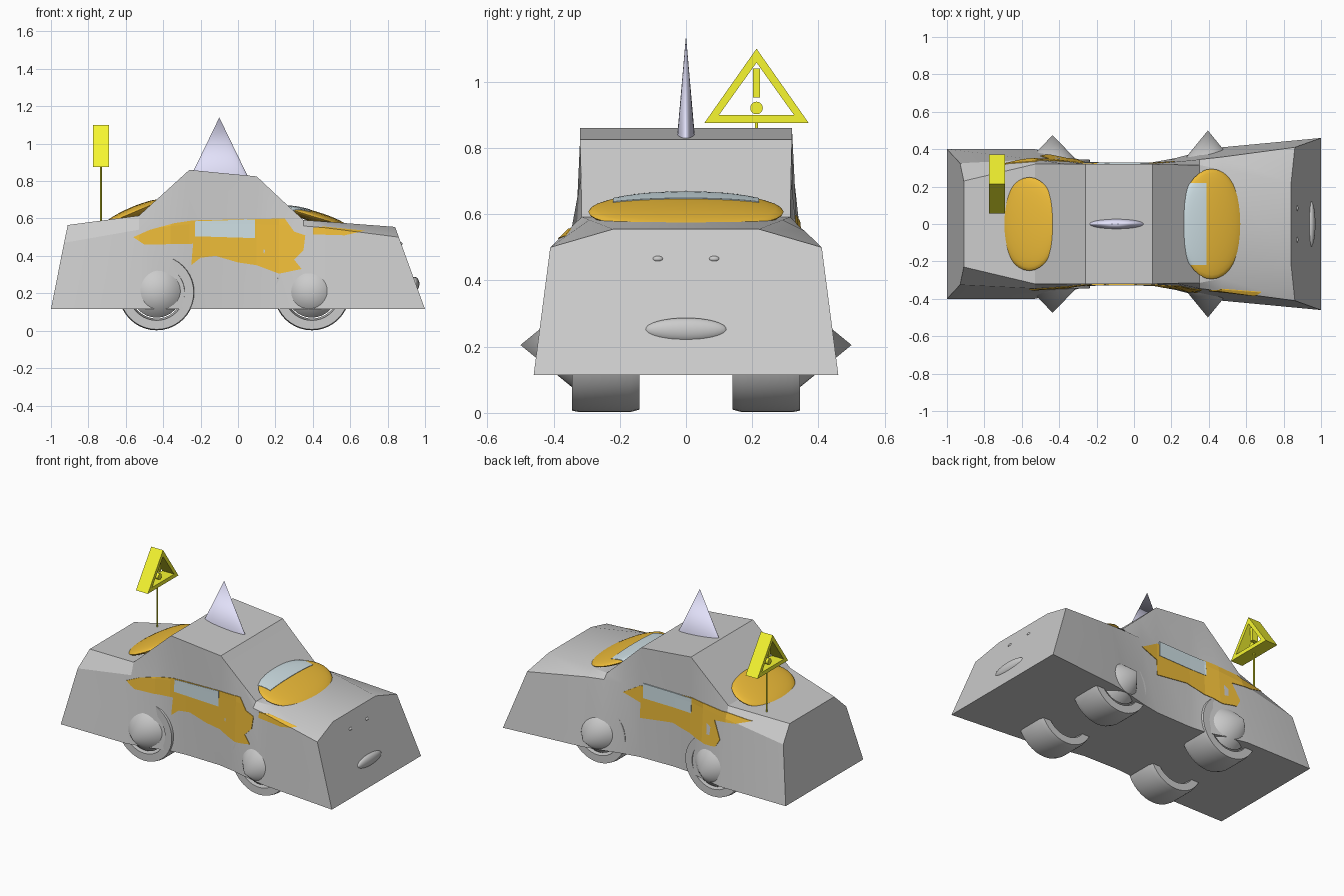
import bpy, bmesh
from math import radians, pi
from mathutils import Matrix, Vector

if "Cube" in bpy.data.objects:
    bpy.data.objects.remove(bpy.data.objects["Cube"])


def paint(name, rgb):
    m = bpy.data.materials.new(name)
    m.diffuse_color = (*rgb, 1)
    m.use_nodes = True
    m.node_tree.nodes["Principled BSDF"].inputs["Base Color"].default_value = m.diffuse_color
    return m


ORANGE = paint("orange", (0.85, 0.50, 0.04))
BLUE = paint("pale_blue", (0.62, 0.74, 0.78))
YELLOW = paint("yellow", (0.93, 0.93, 0.03))
LAVENDER = paint("lavender", (0.76, 0.75, 0.95))


def finish(name, bm, mat=None, smooth=None):
    bmesh.ops.recalc_face_normals(bm, faces=bm.faces)
    me = bpy.data.meshes.new(name)
    bm.to_mesh(me)
    bm.free()
    ob = bpy.data.objects.new(name, me)
    bpy.context.collection.objects.link(ob)
    if mat:
        me.materials.append(mat)
    if smooth:
        bpy.ops.object.select_all(action='DESELECT')
        ob.select_set(True)
        bpy.context.view_layer.objects.active = ob
        bpy.ops.object.shade_smooth_by_angle(angle=radians(smooth))
    return ob


def loft(bm, rings, closed=False):
    vs = [[bm.verts.new(p) for p in r] for r in rings]
    n = len(vs[0])
    pairs = list(zip(vs, vs[1:] + vs[:1])) if closed else list(zip(vs, vs[1:]))
    for a, b in pairs:
        for i in range(n):
            j = (i + 1) % n
            bm.faces.new((a[i], a[j], b[j], b[i]))
    if not closed:
        bm.faces.new(vs[0])
        bm.faces.new(vs[-1])


def intersect(ob, cutter):
    mod = ob.modifiers.new("cut", 'BOOLEAN')
    mod.operation, mod.solver, mod.object = 'INTERSECT', 'EXACT', cutter
    bpy.context.view_layer.objects.active = ob
    bpy.ops.object.modifier_apply(modifier="cut")
    bpy.data.objects.remove(cutter)


def ellipsoid(name, loc, radii, tilt=0, mat=None):
    bm = bmesh.new()
    bmesh.ops.create_uvsphere(bm, u_segments=32, v_segments=16, radius=1)
    bm.transform(Matrix.Translation(loc) @ Matrix.Rotation(radians(tilt), 4, 'Y')
                 @ Matrix.Diagonal((*radii, 1)))
    return finish(name, bm, mat, 40)


def box(name, lo, hi, mat=None):
    bm = bmesh.new()
    bmesh.ops.create_cube(bm, size=1)
    lo, hi = Vector(lo), Vector(hi)
    bm.transform(Matrix.Translation((lo + hi) / 2) @ Matrix.Diagonal((*(hi - lo), 1)))
    return finish(name, bm, mat)


# Body stations: bottom (x, y), shoulder (x, y, z), top (x, y, z)
BASE = 0.115
STATIONS = [
    ((-1.0, .40), (-.93, .325, .47), (-.91, .23, .565)),
    ((-.53, .40), (-.53, .345, .54), (-.53, .32, .615)),
    ((-.36, .365), (-.36, .335, .56), (-.36, .32, .769)),
    ((-.26, .335), (-.26, .323, .57), (-.26, .32, .86)),
    ((-.15, .325), (-.15, .321, .57), (-.15, .32, .849)),
    ((.10, .33), (.10, .323, .57), (.10, .32, .825)),
    ((.22, .352), (.22, .332, .565), (.22, .317, .712)),
    ((.35, .385), (.35, .345, .56), (.35, .315, .592)),
    ((.47, .41), (.47, .358, .55), (.47, .292, .583)),
    ((1.0, .46), (.86, .41, .50), (.84, .22, .555)),
]


def make_body(name, puff=1.0, mat=None, smooth=None):
    bm = bmesh.new()
    rings = []
    for (bx, by), s, t in STATIONS:
        half = [(bx, by, BASE), s, t]
        ring = half + [(x, -y, z) for x, y, z in reversed(half)]
        rings.append([(x, y * puff, z) for x, y, z in ring])
    loft(bm, rings)
    return finish(name, bm, mat, smooth)


make_body("car_body", smooth=20)


# Side windows: outlines projected on a slightly wider copy of the body
def decal(name, outline, side, puff, mat):
    ob = make_body(name, puff, mat)
    bm = bmesh.new()
    loft(bm, [[(x, side * y, z) for x, z in outline] for y in (.25, .6)])
    intersect(ob, finish("cutter", bm))


decal("side_window_front", [(-.56, .50), (-.47, .54), (-.34, .575), (-.24, .59), (.25, .60),
      (.30, .53), (.36, .51), (.35, .43), (.30, .38), (.34, .33), (.22, .305), (.10, .35), (0, .365),
      (-.12, .40), (-.20, .39), (-.25, .35), (-.24, .465), (-.50, .46)], -1, 1.012, ORANGE)
decal("side_lens_front", [(.40, .55), (.46, .557), (.68, .535), (.57, .51), (.40, .515)],
      -1, 1.012, ORANGE)
decal("side_window_back", [(.22, .51), (.10, .58), (-.27, .60), (-.50, .58), (-.70, .56),
      (-.60, .525), (-.45, .51), (-.50, .40), (-.47, .35), (-.38, .34), (-.13, .40), (.10, .37),
      (.10, .47)], 1, 1.012, ORANGE)
decal("side_glass_front", [(-.23, .505), (-.23, .585), (.09, .595), (.09, .495)], -1, 1.02, BLUE)
decal("side_glass_back", [(-.27, .50), (-.27, .595), (.08, .60), (.08, .505)], 1, 1.02, BLUE)

# Windscreens: flattened domes over the creases
ellipsoid("rear_screen", (-.56, 0, .632), (.165, .25, .03), -23, ORANGE)
ellipsoid("front_screen", (.415, 0, .607), (.18, .295, .03), 17, ORANGE)
glass = ellipsoid("front_screen_glass", (.415, 0, .609), (.181, .296, .031), 17, BLUE)
intersect(glass, box("cutter", (.2, -.22, .5), (.387, .22, .8)))

# Wheels with pointed hubs
for x, tip, end in ((-.435, .475, "rear"), (.395, .50, "front")):
    for s, side in ((-1, "right"), (1, "left")):
        ring = [(.15, .14), (.195, .14), (.203, .17), (.203, .32), (.198, .345), (.15, .345),
                (.14, .25)]
        bm = bmesh.new()
        rings = []
        for i in range(40):
            rot = Matrix.Rotation(2 * pi * i / 40, 4, 'Y')
            rings.append([rot @ Vector((0, s * y, r)) + Vector((x, 0, .205)) for r, y in ring])
        loft(bm, rings, closed=True)
        finish(f"{end}_{side}_tyre", bm, None, 30)
        bm = bmesh.new()
        depth = tip - .335
        bmesh.ops.create_cone(bm, cap_ends=True, segments=32, radius1=.135, radius2=0, depth=depth)
        bm.transform(Matrix.Translation((x, s * (tip + .335) / 2, .205))
                     @ Matrix.Rotation(-s * pi / 2, 4, 'X'))
        finish(f"{end}_{side}_hub", bm, None, 50)

# Face on the nose
ellipsoid("mouth", (.945, 0, .25), (.025, .125, .037))
for s in (-1, 1):
    ellipsoid(f"eye_{'left' if s > 0 else 'right'}", (.869, s * .085, .465), (.01, .016, .009))

# Flattened roof cone
bm = bmesh.new()
bmesh.ops.create_cone(bm, cap_ends=True, segments=48, radius1=1, radius2=0, depth=1)
bm.transform(Matrix.Translation((-.10, 0, .98)) @ Matrix.Diagonal((.155, .028, .32, 1)))
finish("roof_cone", bm, LAVENDER, 60)

# Warning sign on a pole
SX, SY = -.733, .213
bm = bmesh.new()
outer = [(-.158, .875), (.158, .875), (0, 1.10)]
inner = [(-.113, .90), (.113, .90), (0, 1.058)]
loft(bm, [[(SX + d, SY + y, z) for y, z in tri]
          for d, tri in ((-.043, outer), (.043, outer), (.043, inner), (-.043, inner))], closed=True)
finish("sign_frame", bm, YELLOW)
box("sign_bar", (SX - .02, SY - .011, .952), (SX + .02, SY + .011, 1.04), YELLOW)
for name, r, d, loc, axis in (("sign_dot", .019, .04, (SX, SY, .921), 'Y'),
                              ("sign_pole", .005, .33, (SX, SY, .735), 'Z')):
    bm = bmesh.new()
    bmesh.ops.create_cone(bm, cap_ends=True, segments=20, radius1=r, radius2=r, depth=d)
    bm.transform(Matrix.Translation(loc) @ Matrix.Rotation(pi / 2, 4, axis))
    finish(name, bm, YELLOW, 40)
